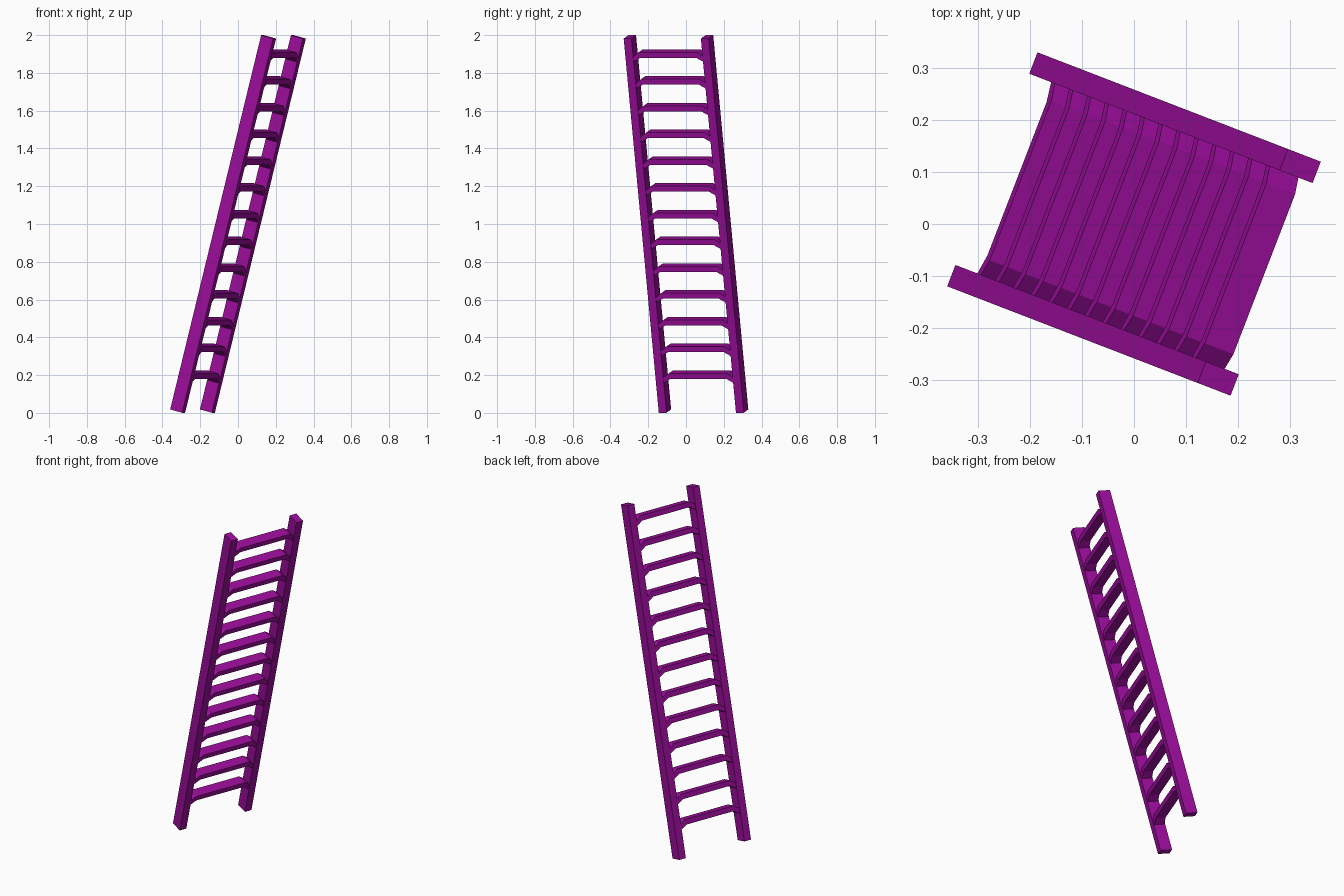
import bpy, bmesh, math
from mathutils import Matrix

if "Cube" in bpy.data.objects:
    bpy.data.objects.remove(bpy.data.objects["Cube"])

# Ladder frame: X = depth, Y = width, Z = along the rails
LEAN, TURN = math.radians(14.6), math.radians(-21.1)
FRAME = (Matrix.Translation((0, 0, 1)) @ Matrix.Rotation(TURN, 4, 'Z')
         @ Matrix.Rotation(LEAN, 4, 'Y'))

purple = bpy.data.materials.new("purple_paint")
purple.diffuse_color = (0.33, 0.004, 0.33, 1)
purple.use_nodes = True
purple.node_tree.nodes["Principled BSDF"].inputs["Base Color"].default_value = purple.diffuse_color


def extrude_profile(name, profile, depth, offset_z=0.0):
    """Extrude a closed (y, z) outline along the depth axis."""
    bm = bmesh.new()
    face = bm.faces.new([bm.verts.new((-depth / 2, y, z + offset_z)) for y, z in profile])
    out = bmesh.ops.extrude_face_region(bm, geom=[face])
    bmesh.ops.translate(bm, vec=(depth, 0, 0),
                        verts=[g for g in out["geom"] if isinstance(g, bmesh.types.BMVert)])
    bmesh.ops.recalc_face_normals(bm, faces=bm.faces)
    mesh = bpy.data.meshes.new(name)
    bm.to_mesh(mesh)
    bm.free()
    mesh.materials.append(purple)
    obj = bpy.data.objects.new(name, mesh)
    bpy.context.collection.objects.link(obj)
    obj.matrix_world = FRAME
    return obj


# Side rails
HALF = 1.0235
for side, label in ((1, "back_rail"), (-1, "front_rail")):
    a, b = side * 0.197, side * 0.241
    extrude_profile(label, [(a, -HALF), (b, -HALF), (b, HALF), (a, HALF)], 0.07)

# Rungs with ends bent downwards where they meet the rails
H, DROP = 0.015, 0.023
right_half = [(0.198, -H - DROP), (0.198, H - DROP), (0.165, H)]
rung = (right_half + [(-y, z) for y, z in reversed(right_half)]
        + [(-0.158, -H), (0.158, -H)])
for i in range(13):
    extrude_profile(f"rung_{i + 1:02d}", rung, 0.061, 0.054 + (i - 6) * 0.1464)
